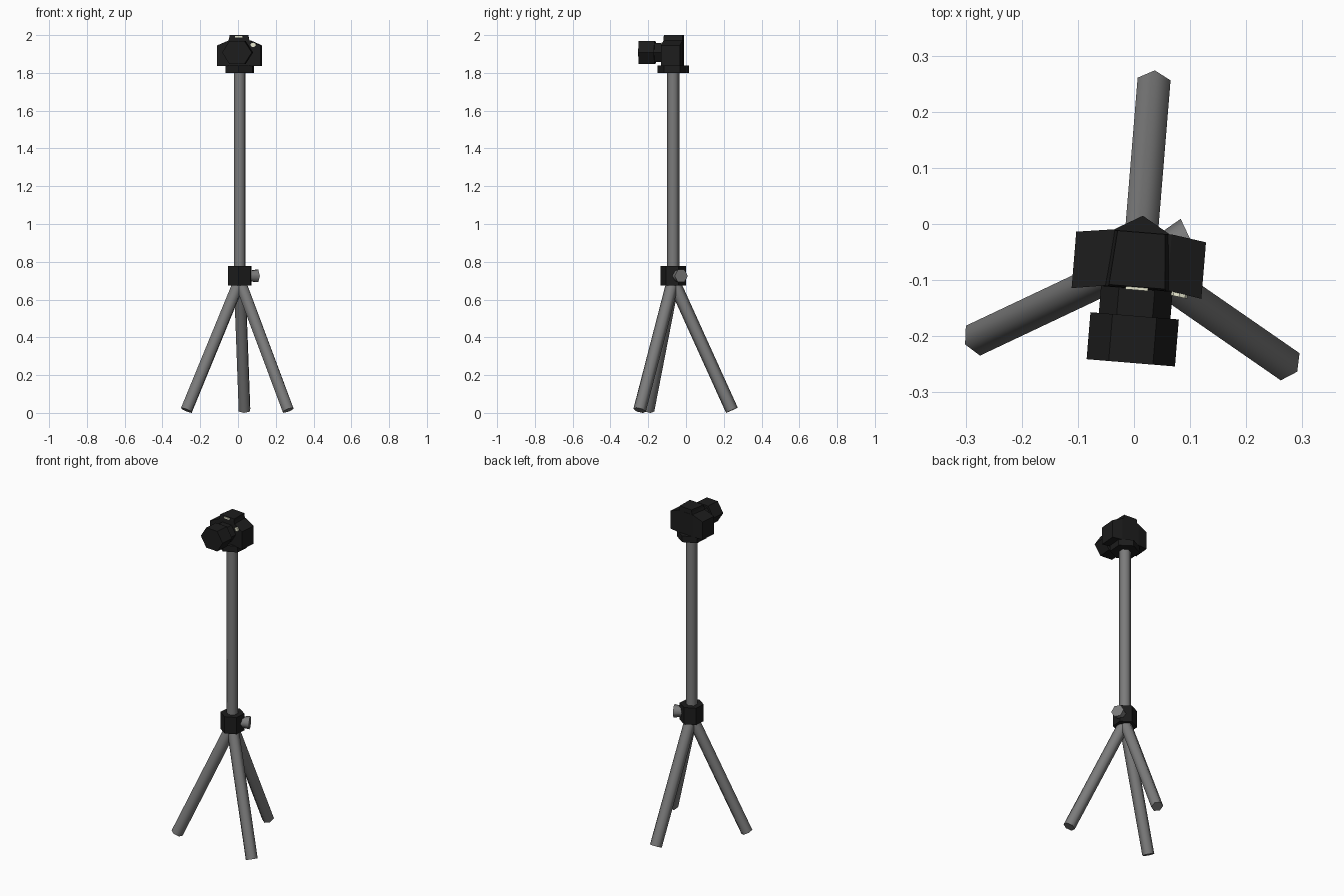
import bpy, math
from math import cos, sin, pi
from mathutils import Vector, Matrix

if "Cube" in bpy.data.objects:
    bpy.data.objects.remove(bpy.data.objects["Cube"])

# Whole model is turned slightly about the pole axis
FRAME = Matrix.Translation((0.009, -0.068, 0)) @ Matrix.Rotation(-0.082, 4, 'Z')


def material(name, col):
    m = bpy.data.materials.new(name)
    m.diffuse_color = (*col, 1)
    m.use_nodes = True
    m.node_tree.nodes["Principled BSDF"].inputs["Base Color"].default_value = m.diffuse_color
    return m


BLACK = material("black_plastic", (0.012, 0.012, 0.012))
GREY = material("grey_metal", (0.2, 0.2, 0.2))
CREAM = material("cream_glass", (0.8, 0.8, 0.62))


def make(name, verts, faces, mat, smooth=False):
    me = bpy.data.meshes.new(name)
    me.from_pydata([FRAME @ Vector(v) for v in verts], [], faces)
    me.materials.append(mat)
    ob = bpy.data.objects.new(name, me)
    bpy.context.collection.objects.link(ob)
    bpy.ops.object.select_all(action='DESELECT')
    ob.select_set(True)
    bpy.context.view_layer.objects.active = ob
    bpy.ops.object.mode_set(mode='EDIT')
    bpy.ops.mesh.select_all(action='SELECT')
    bpy.ops.mesh.normals_make_consistent(inside=False)
    bpy.ops.object.mode_set(mode='OBJECT')
    if smooth:
        bpy.ops.object.shade_smooth_by_angle(angle=math.radians(65))
    return ob


def loft(name, rings, mat, smooth=False):
    """Join equal-length point rings into a closed solid."""
    n = len(rings[0])
    verts = [p for r in rings for p in r]
    faces = [tuple(range(n)), tuple(range((len(rings) - 1) * n, len(rings) * n))]
    for k in range(len(rings) - 1):
        for i in range(n):
            j = (i + 1) % n
            faces.append((k * n + i, k * n + j, (k + 1) * n + j, (k + 1) * n + i))
    return make(name, verts, faces, mat, smooth)


def rod(name, stops, ref, mat, smooth=False, n=6, squash=1.0):
    """Polygonal rod through (point, radius) stops; a corner points along ref."""
    a, b = Vector(stops[0][0]), Vector(stops[-1][0])
    axis = (b - a).normalized()
    u = Vector(ref)
    u = (u - axis * u.dot(axis)).normalized()
    w = axis.cross(u) * squash
    rings = [[Vector(p) + (u * cos(2 * pi * i / n) + w * sin(2 * pi * i / n)) * r
              for i in range(n)] for p, r in stops]
    return loft(name, rings, mat, smooth)


# Three splayed legs
for k, label in enumerate(("back", "left", "right")):
    t = pi / 2 + k * 2 * pi / 3
    d = Vector((cos(t), sin(t), 0))
    rod(label + "_leg", [(d * 0.312 + Vector((0, 0, 0.014)), 0.034),
                         (d * 0.0 + Vector((0, 0, 0.70)), 0.034)], d, GREY, True)

# Pole, collar and mounting plate
Y = (0, 1, 0)
rod("pole", [((0, 0, 0.70), 0.033), ((0, 0, 1.81), 0.033)], Y, GREY, True)
rod("collar", [((0, 0, 0.675), 0.068), ((0, 0, 0.778), 0.068)], Y, BLACK)
rod("mount_plate", [((0, 0, 1.80), 0.083), ((0, 0, 1.838), 0.083)], Y, BLACK)

# Clamp knob on the collar
kd = Vector((cos(pi / 6), sin(pi / 6), 0))
kz = Vector((0, 0, 0.725))
rod("clamp_knob", [(kz + kd * 0.04, 0.028), (kz + kd * 0.1, 0.038)],
    (-kd.y, kd.x, 0), GREY, True)

# Camera body with wings bent slightly forward
body = []
for x, yf, yb, zt in ((-0.116, -0.056, 0.045, 1.945), (-0.054, -0.046, 0.054, 1.972),
                      (0.054, -0.046, 0.054, 1.972), (0.116, -0.056, 0.045, 1.945)):
    body.append([(x, yf, 1.836), (x, yb, 1.836), (x, yb, zt), (x, yf, zt)])
loft("camera_body", body, BLACK)

# Viewfinder hump
hump = []
for z, hx, yf in ((1.96, 0.06, -0.048), (1.985, 0.052, -0.047), (2.0, 0.05, -0.044)):
    hump.append([(-hx, yf, z), (hx, yf, z), (hx * 0.85, 0.053, z), (-hx * 0.85, 0.053, z)])
loft("viewfinder_hump", hump, BLACK)

# Lens
rod("lens_barrel", [((0, -0.03, 1.908), 0.064), ((0, -0.10, 1.908), 0.064)],
    (1, 0, 0), BLACK, squash=0.9)
rod("lens_ring", [((0, -0.096, 1.908), 0.079), ((0, -0.18, 1.908), 0.079)],
    (1, 0, 0), BLACK, squash=0.9)

# Flash strip and signal lamp
loft("flash_strip", [[(-0.02, y, 1.987), (0.02, y, 1.987), (0.02, y, 1.996), (-0.02, y, 1.996)]
                     for y in (-0.05, -0.04)], CREAM)
rod("signal_lamp", [((0.078, -0.04, 1.948), 0.015), ((0.076, -0.056, 1.948), 0.015)],
    (1, 0, 0), CREAM, n=8, squash=0.8)
